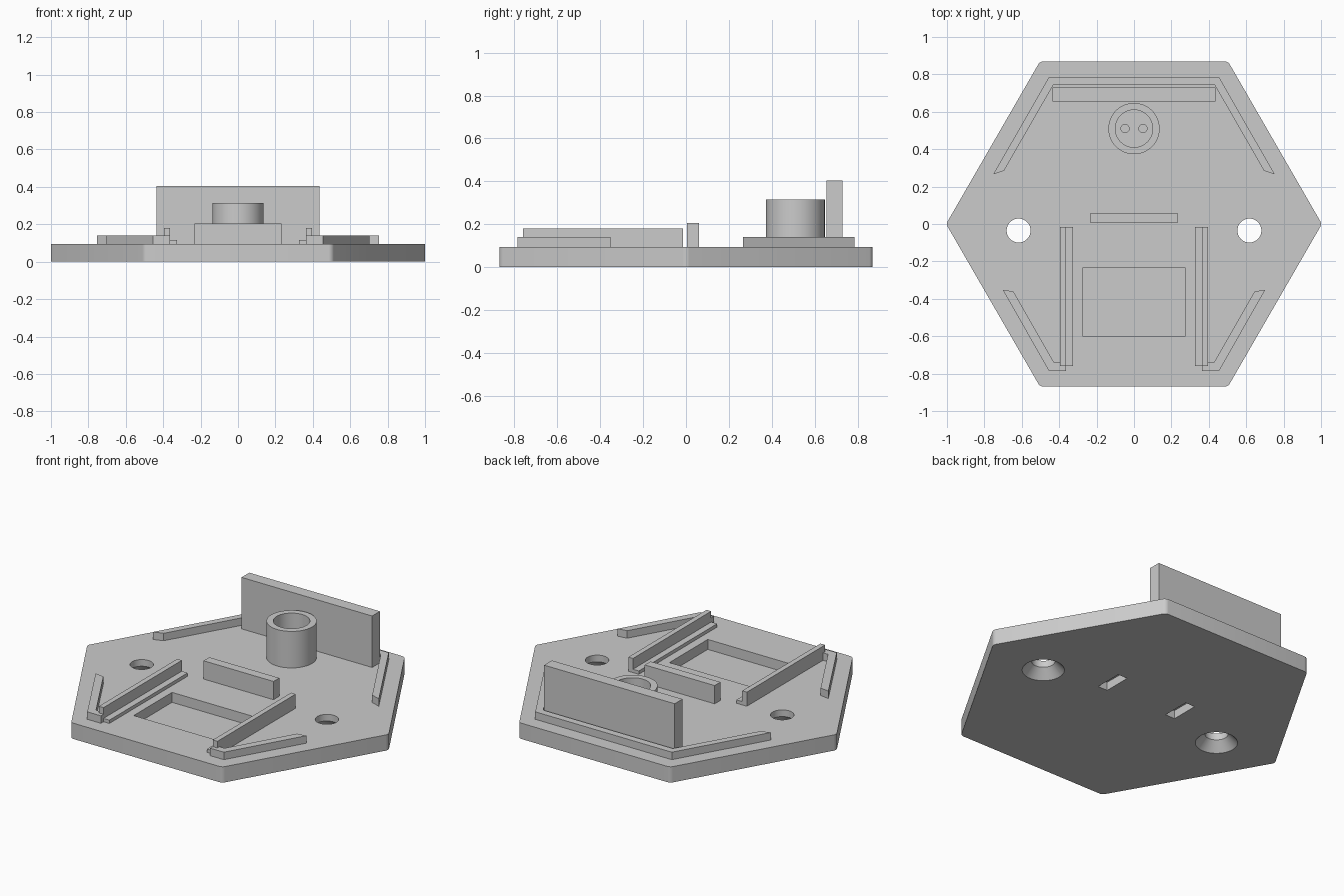
import bpy, bmesh
from math import cos, sin, pi, radians

default = bpy.data.objects.get("Cube")
if default:
    bpy.data.objects.remove(default)

TOP = 0.095          # upper face of the plate
SUNK = TOP - 0.01    # raised parts start slightly inside the plate

grey = bpy.data.materials.new("plain_grey")
grey.use_nodes = True
grey.diffuse_color = (0.6, 0.6, 0.6, 1)
grey.node_tree.nodes["Principled BSDF"].inputs["Base Color"].default_value = (0.6, 0.6, 0.6, 1)


def finish(name, bm):
    bmesh.ops.recalc_face_normals(bm, faces=bm.faces)
    mesh = bpy.data.meshes.new(name)
    bm.to_mesh(mesh)
    bm.free()
    mesh.materials.append(grey)
    ob = bpy.data.objects.new(name, mesh)
    bpy.context.collection.objects.link(ob)
    return ob


def prism(name, outline, z0, z1, round_edges=0):
    """Extrude an outline upwards, optionally rounding its upright edges."""
    bm = bmesh.new()
    face = bm.faces.new([bm.verts.new((x, y, z0)) for x, y in outline])
    up = bmesh.ops.extrude_face_region(bm, geom=[face], use_keep_orig=True)
    verts = [g for g in up["geom"] if isinstance(g, bmesh.types.BMVert)]
    bmesh.ops.translate(bm, verts=verts, vec=(0, 0, z1 - z0))
    if round_edges:
        upright = [e for e in bm.edges if abs(e.verts[0].co.z - e.verts[1].co.z) > 1e-4]
        bmesh.ops.bevel(bm, geom=upright, offset=round_edges, segments=5,
                        affect='EDGES', profile=0.5)
    return finish(name, bm)


def box(name, x0, x1, y0, y1, z0, z1):
    return prism(name, [(x0, y0), (x1, y0), (x1, y1), (x0, y1)], z0, z1)


def lathe(name, profile, x, y, closed=False, steps=48):
    """Revolve (radius, z) points; an open profile is capped at both ends."""
    bm = bmesh.new()
    rings = [[bm.verts.new((x + r * cos(2 * pi * i / steps), y + r * sin(2 * pi * i / steps), z))
              for i in range(steps)] for r, z in profile]
    pairs = list(zip(rings, rings[1:]))
    if closed:
        pairs.append((rings[-1], rings[0]))
    else:
        bm.faces.new(rings[0])
        bm.faces.new(rings[-1])
    for a, b in pairs:
        for i in range(steps):
            j = (i + 1) % steps
            bm.faces.new((a[i], a[j], b[j], b[i]))
    return finish(name, bm)


def smooth(ob):
    bpy.ops.object.select_all(action='DESELECT')
    ob.select_set(True)
    bpy.context.view_layer.objects.active = ob
    bpy.ops.object.shade_smooth_by_angle(angle=radians(25))


# Hexagonal base plate with rounded corners
R = 1.0046
plate = prism("base_plate", [(R * cos(i * pi / 3), R * sin(i * pi / 3)) for i in range(6)],
              0, TOP, round_edges=0.0175)

# Pocket, countersunk screw holes, underside slots and pin holes
cutters = [box("pocket_cutter", -0.275, 0.275, -0.6, -0.235, 0.035, 0.2)]
for s in (-1, 1):
    cutters += [
        lathe("screw_hole_cutter", [(0.125, -0.01), (0.064, 0.055), (0.064, 0.2)], s * 0.617, -0.035),
        box("slot_cutter", s * 0.24 - 0.032, s * 0.24 + 0.032, 0.02, 0.19, -0.05, 0.05),
        lathe("pin_hole_cutter", [(0.022, 0.045), (0.022, 0.2)], s * 0.048, 0.51, steps=24),
    ]
bpy.context.view_layer.objects.active = plate
for cutter in cutters:
    cutter.hide_render = True
    mod = plate.modifiers.new("cut", 'BOOLEAN')
    mod.operation = 'DIFFERENCE'
    mod.solver = 'EXACT'
    mod.object = cutter
    bpy.ops.object.modifier_apply(modifier=mod.name)
    bpy.data.objects.remove(cutter)
smooth(plate)

# Round socket
socket = lathe("round_socket", [(0.137, SUNK), (0.137, 0.315), (0.1, 0.315), (0.1, SUNK)],
               0, 0.51, closed=True, steps=64)
smooth(socket)

# Upright back wall and centre stop
box("back_wall", -0.435, 0.435, 0.655, 0.729, SUNK, 0.405)
box("centre_stop", -0.233, 0.233, 0.005, 0.06, SUNK, 0.205)

# Back rim following three sides of the plate
half = [(0.455, 0.785), (0.753, 0.265), (0.695, 0.285), (0.432, 0.742)]
prism("back_rim", half + [(-x, y) for x, y in reversed(half)], SUNK, 0.14)

# Stepped guide rails and front corner rims, mirrored left and right
corner = [(0.364, -0.785), (0.455, -0.785), (0.702, -0.352), (0.645, -0.36),
          (0.428, -0.74), (0.364, -0.74)]
for s, side in ((1, "left"), (-1, "right")):
    for part, inner, outer, height in (("rail", 0.364, 0.395, 0.18), ("ledge", 0.325, 0.364, 0.115)):
        x0, x1 = sorted((s * inner, s * outer))
        box(f"{side}_guide_{part}", x0, x1, -0.76, -0.015, SUNK, height)
    prism(f"{side}_front_rim", [(s * x, y) for x, y in corner], SUNK, 0.14)
